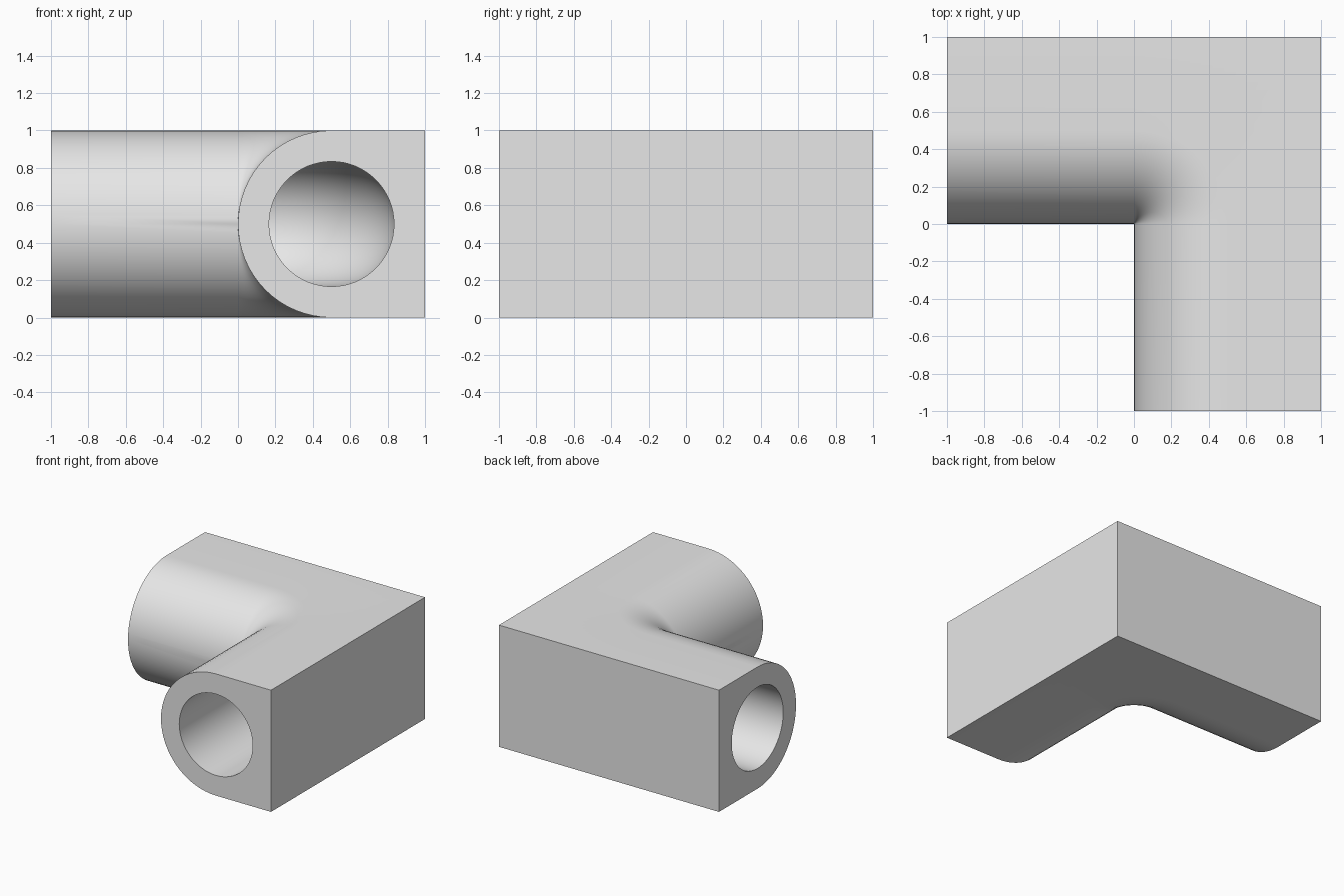
import bpy, bmesh, math

if "Cube" in bpy.data.objects:
    bpy.data.objects.remove(bpy.data.objects["Cube"])

ARC, BORE, BEND = 32, 64, 24
BORE_RADIUS = 0.334

# Plain grey finish
grey = bpy.data.materials.new("grey")
grey.diffuse_color = (0.8, 0.8, 0.8, 1)
grey.use_nodes = True
grey.node_tree.nodes["Principled BSDF"].inputs["Base Color"].default_value = grey.diffuse_color

# Sweep stations: origin and outward direction, straight arm - bend - straight arm
stations = [((-1, 0), math.pi / 2)]
stations += [((0, 0), math.pi / 2 * (1 - i / BEND)) for i in range(BEND + 1)]
stations += [((0, -1), 0.0)]


def outer_profile(angle):
    """Half-round inner side, square outer side reaching the block walls."""
    reach = 1 / max(math.cos(angle), math.sin(angle))
    pts = []
    for i in range(ARC + 1):
        a = math.pi / 2 + math.pi * i / ARC
        pts.append((0.5 + 0.5 * math.cos(a), 0.5 + 0.5 * math.sin(a)))
    return pts + [(reach, 0), (reach, 1)]


def bore_profile(angle):
    """Round passage through the middle."""
    turns = [2 * math.pi * i / BORE for i in range(BORE)]
    return [(0.5 + BORE_RADIUS * math.cos(t), 0.5 + BORE_RADIUS * math.sin(t)) for t in turns]


def sweep(bm, profile):
    """Skin a profile through all stations and return the two end loops of edges."""
    rings = []
    for (ox, oy), angle in stations:
        rings.append([bm.verts.new((ox + r * math.cos(angle), oy + r * math.sin(angle), z))
                      for r, z in profile(angle)])
    n = len(rings[0])
    for a, b in zip(rings, rings[1:]):
        for i in range(n):
            j = (i + 1) % n
            bm.faces.new((a[i], a[j], b[j], b[i]))
    return [[bm.edges.get((ring[i], ring[(i + 1) % n])) for i in range(n)]
            for ring in (rings[0], rings[-1])]


bm = bmesh.new()
outer_ends = sweep(bm, outer_profile)
bore_ends = sweep(bm, bore_profile)

# End walls between the outer edge and the bore
for outer, bore in zip(outer_ends, bore_ends):
    bmesh.ops.triangle_fill(bm, use_beauty=True, edges=outer + bore)

bmesh.ops.remove_doubles(bm, verts=bm.verts, dist=1e-5)
bmesh.ops.recalc_face_normals(bm, faces=bm.faces)
mesh = bpy.data.meshes.new("elbow_block")
bm.to_mesh(mesh)
bm.free()
mesh.materials.append(grey)

elbow = bpy.data.objects.new("elbow_block", mesh)
bpy.context.collection.objects.link(elbow)
bpy.context.view_layer.objects.active = elbow
elbow.select_set(True)
bpy.ops.object.shade_smooth_by_angle(angle=math.radians(30))
